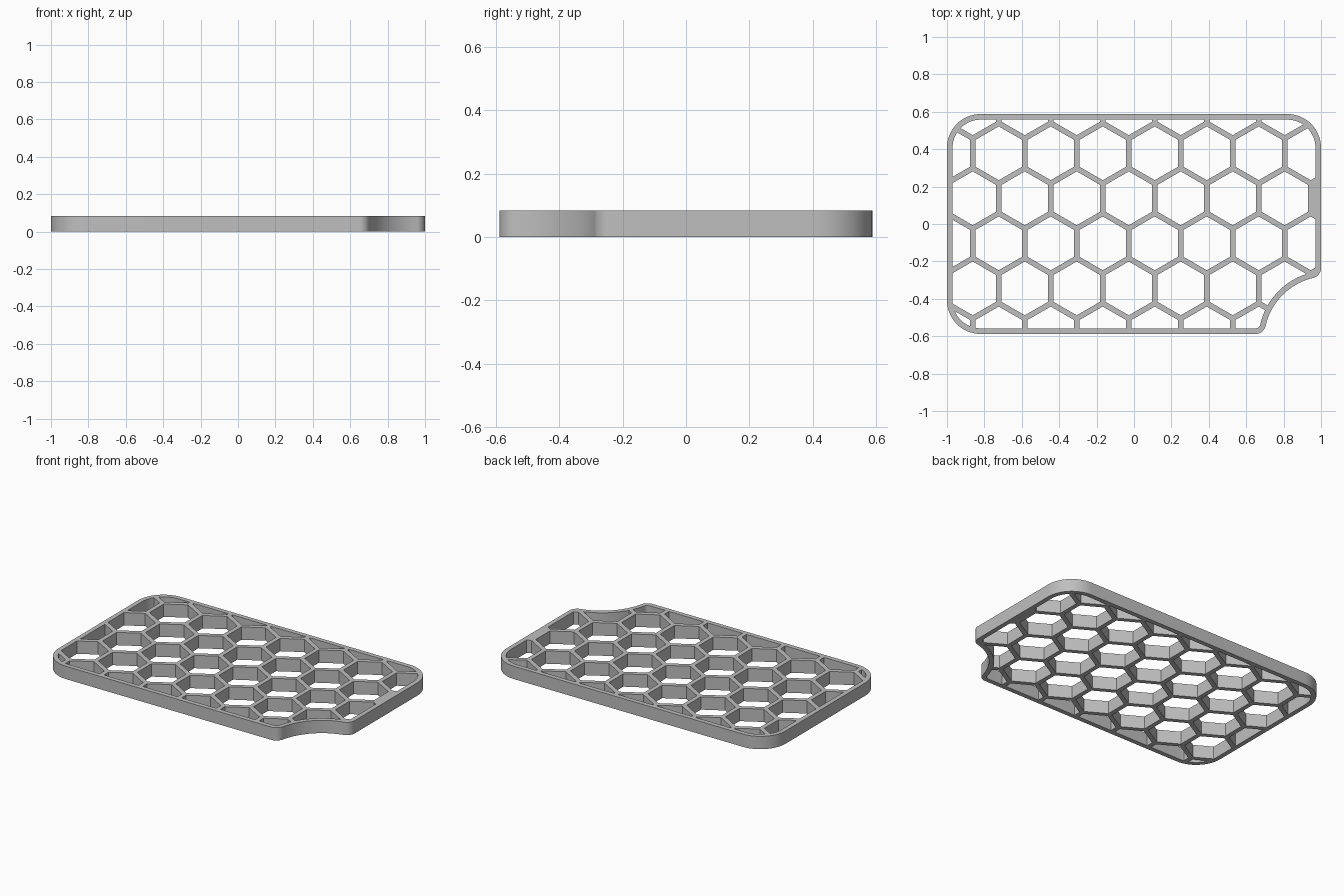
import bpy, bmesh
from math import sin, cos, pi, atan2, radians, sqrt
from mathutils import Vector

cube = bpy.data.objects.get("Cube")
if cube:
    bpy.data.objects.remove(cube, do_unlink=True)

HALF_X, HALF_Y, HEIGHT = 1.0, 0.588, 0.083
CORNER, FILLET, NOTCH, RIM = 0.18, 0.055, 0.34, 0.03
PITCH, RIB = 0.278, 0.029

grey = bpy.data.materials.new("plain_grey")
grey.use_nodes = True
colour = (0.52, 0.52, 0.52, 1)
grey.diffuse_color = colour
grey.node_tree.nodes["Principled BSDF"].inputs["Base Color"].default_value = colour


def prisms(name, outlines, z0, z1):
    """One object made of closed prisms, one for each outline."""
    bm = bmesh.new()
    for outline in outlines:
        face = bm.faces.new([bm.verts.new((x, y, z0)) for x, y in outline])
        top = bmesh.ops.extrude_face_region(bm, geom=[face])["geom"]
        verts = [v for v in top if isinstance(v, bmesh.types.BMVert)]
        bmesh.ops.translate(bm, verts=verts, vec=(0, 0, z1 - z0))
    bmesh.ops.recalc_face_normals(bm, faces=bm.faces)
    mesh = bpy.data.meshes.new(name)
    bm.to_mesh(mesh)
    bm.free()
    mesh.materials.append(grey)
    obj = bpy.data.objects.new(name, mesh)
    bpy.context.collection.objects.link(obj)
    return obj


def arc(c, r, a0, a1, n=14):
    return [(c[0] + r * cos(a0 + (a1 - a0) * i / n),
             c[1] + r * sin(a0 + (a1 - a0) * i / n)) for i in range(n + 1)]


def angle(a, b):
    return atan2(b[1] - a[1], b[0] - a[0])


def plate_outline(inset):
    """Rounded rectangle with a concave bite out of its front left corner."""
    low = Vector((0.65, -HALF_Y + FILLET))
    high = Vector((HALF_X - FILLET, -0.235))
    chord = high - low
    reach = sqrt((NOTCH + FILLET) ** 2 - (chord.length / 2) ** 2)
    bite = (low + high) / 2 + Vector((chord.y, -chord.x)).normalized() * reach
    cx, cy = HALF_X - CORNER, HALF_Y - CORNER
    r, f = CORNER - inset, FILLET - inset
    return (arc((-cx, -cy), r, pi, 1.5 * pi)
            + arc(low, f, -pi / 2, angle(low, bite))
            + arc(bite, NOTCH + inset, angle(bite, low), angle(bite, high), 24)[1:-1]
            + arc(high, f, angle(high, bite), 0)
            + arc((cx, cy), r, 0, pi / 2)
            + arc((-cx, cy), r, pi / 2, pi))


def apply_boolean(obj, other, operation):
    mod = obj.modifiers.new(operation.lower(), "BOOLEAN")
    mod.operation, mod.object, mod.solver = operation, other, "EXACT"
    bpy.context.view_layer.objects.active = obj
    bpy.ops.object.modifier_apply(modifier=mod.name)
    bpy.data.objects.remove(other, do_unlink=True)


# Honeycomb openings, with alternate rows shifted by half a cell
cells = []
radius = (PITCH - RIB) / sqrt(3)
for row in range(-1, 6):
    y = 0.378 - row * PITCH * sqrt(3) / 2
    for col in range(9):
        x = -1.001 + col * PITCH + (row % 2) * PITCH / 2
        if x < 1.03:
            cells.append([(x + radius * cos(radians(30 + 60 * k)),
                           y + radius * sin(radians(30 + 60 * k))) for k in range(6)])
openings = prisms("honeycomb_openings", cells, -0.1, 0.2)

# Keep the openings inside the rim, then cut them from the plate
inner = prisms("rim_inside", [plate_outline(RIM)], -0.05, 0.15)
apply_boolean(openings, inner, "INTERSECT")
plate = prisms("honeycomb_plate", [plate_outline(0)], 0, HEIGHT)
apply_boolean(plate, openings, "DIFFERENCE")

bpy.ops.object.select_all(action="DESELECT")
plate.select_set(True)
bpy.context.view_layer.objects.active = plate
bpy.ops.object.shade_smooth_by_angle(angle=radians(25))
